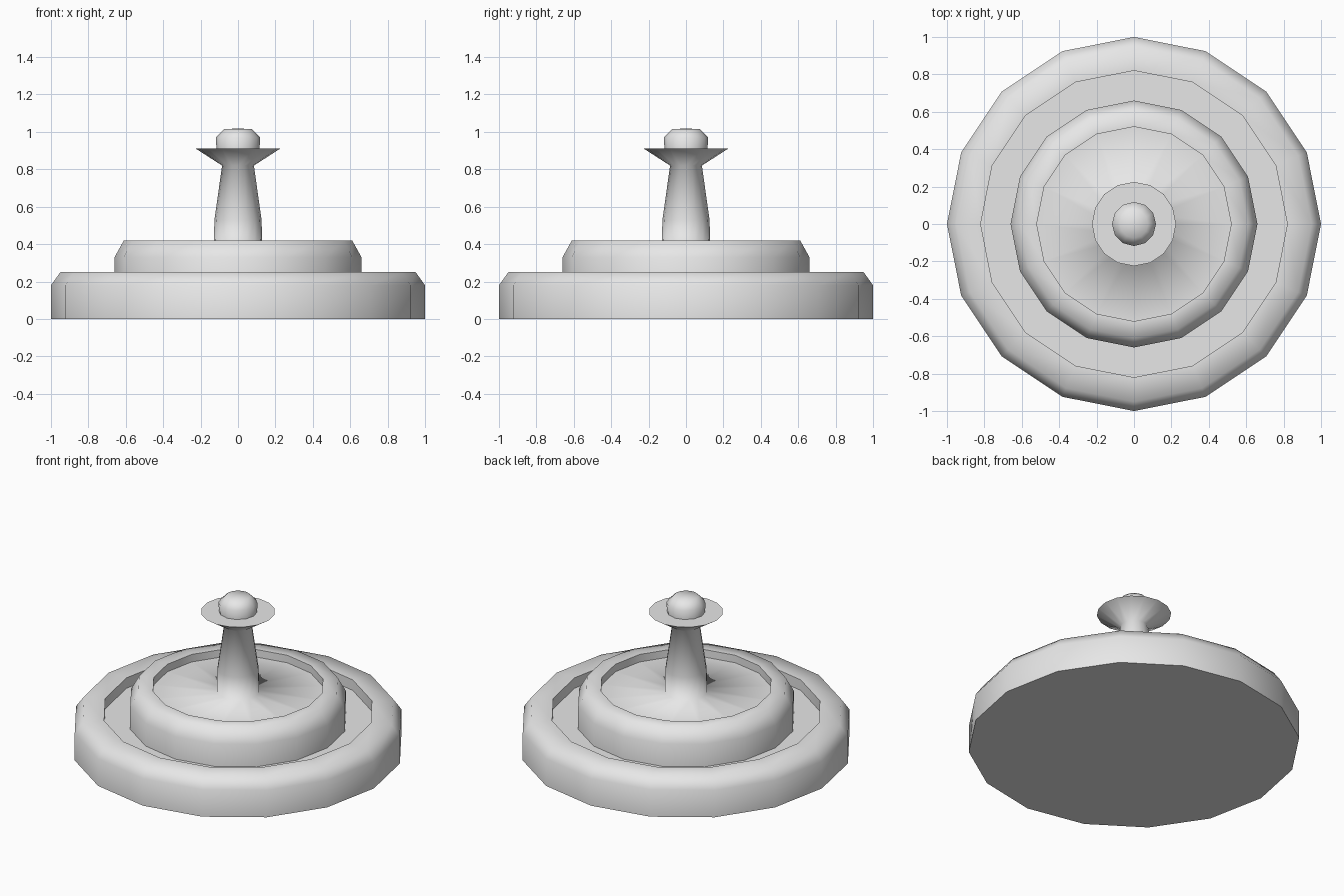
import bpy
import bmesh
from math import cos, sin, tau

cube = bpy.data.objects.get("Cube")
if cube:
    bpy.data.objects.remove(cube, do_unlink=True)

# Single stone colour
stone = bpy.data.materials.new("pale grey stone")
stone.use_nodes = True
grey = (0.8, 0.8, 0.8, 1)
stone.diffuse_color = grey
stone.node_tree.nodes["Principled BSDF"].inputs["Base Color"].default_value = grey


def lathe(name, profile, sides):
    """Turn (radius, height, sharp) points about z; radius 0 makes a pole."""
    bm = bmesh.new()
    rings = []
    for r, z, sharp in profile:
        count = sides if r > 0 else 1
        rings.append([bm.verts.new((r * cos(tau * i / sides),
                                    r * sin(tau * i / sides), z))
                      for i in range(count)])
    for low, high in zip(rings, rings[1:]):
        for i in range(sides):
            j = (i + 1) % sides
            corners = [low[i % len(low)], low[j % len(low)],
                       high[j % len(high)], high[i % len(high)]]
            bm.faces.new(list(dict.fromkeys(corners))).smooth = True
    for ring, (r, z, sharp) in zip(rings, profile):
        if sharp and r > 0:
            for i in range(sides):
                bm.edges.get((ring[i], ring[(i + 1) % sides])).smooth = False
    bmesh.ops.recalc_face_normals(bm, faces=bm.faces)
    mesh = bpy.data.meshes.new(name)
    bm.to_mesh(mesh)
    bm.free()
    mesh.materials.append(stone)
    obj = bpy.data.objects.new(name, mesh)
    bpy.context.collection.objects.link(obj)
    return obj


# Wide lower basin: bevelled rim, inner wall, flat floor
lathe("lower_basin", [
    (0, 0, False), (1, 0, True), (1, 0.18, False), (0.95, 0.25, False),
    (0.82, 0.25, True), (0.82, 0.18, True), (0, 0.18, False)], 16)

# Raised upper basin flowing into the tapered column and its flared dish
lathe("upper_basin_and_column", [
    (0, 0.15, False), (0.66, 0.15, True), (0.66, 0.33, False),
    (0.61, 0.42, False), (0.52, 0.42, True), (0.52, 0.37, True),
    (0.13, 0.38, False), (0.126, 0.53, False), (0.085, 0.82, False),
    (0.225, 0.91, True), (0, 0.91, False)], 16)

# Rounded finial on the dish
lathe("finial", [
    (0, 0.9, False), (0.115, 0.9, True), (0.118, 0.97, False),
    (0.075, 1.015, False), (0, 1.018, False)], 12)
